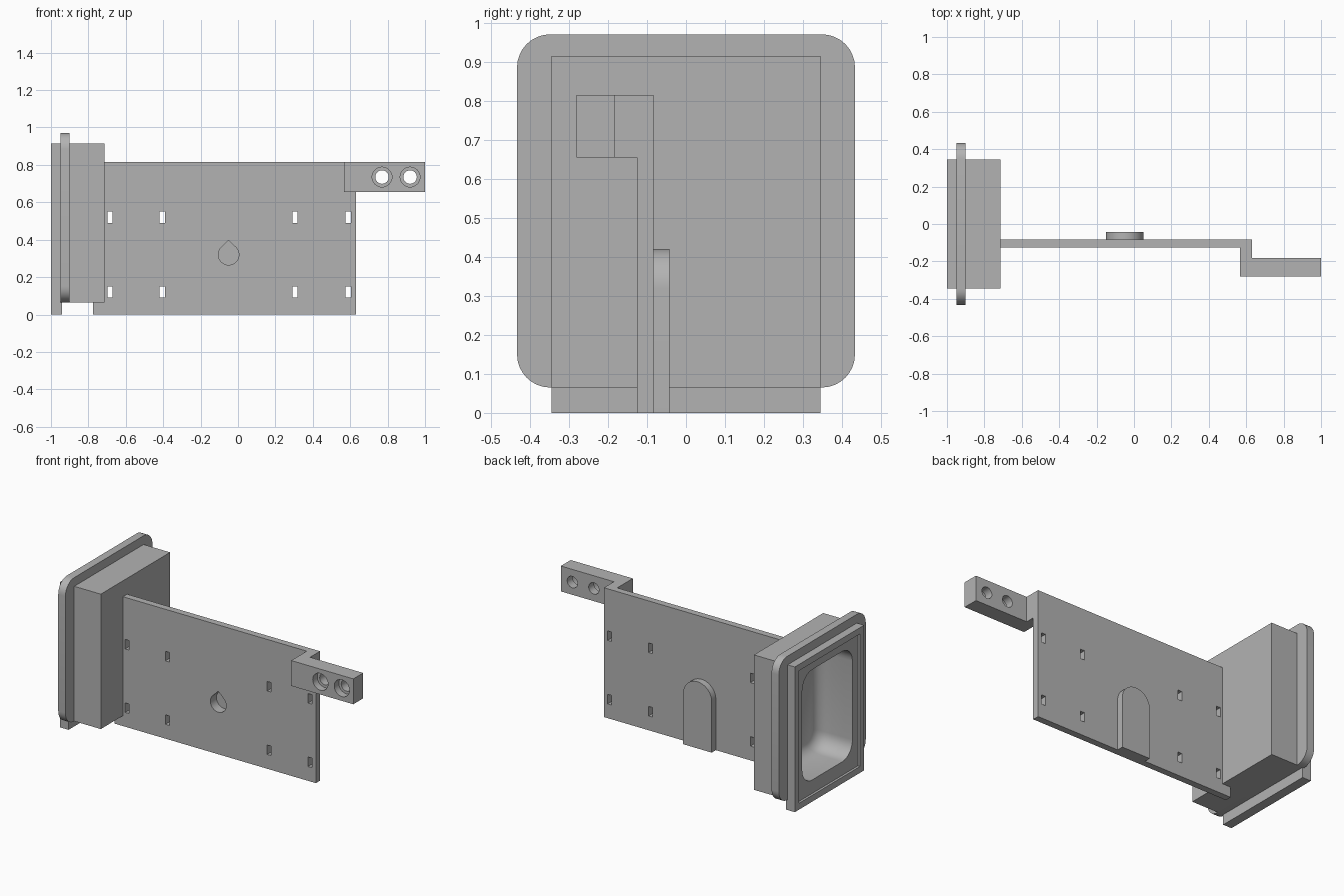
import bpy, bmesh, math

if "Cube" in bpy.data.objects:
    bpy.data.objects.remove(bpy.data.objects["Cube"])

GREY = (0.45, 0.45, 0.45, 1)
grey = bpy.data.materials.new("plain_grey")
grey.use_nodes = True
grey.diffuse_color = GREY
grey.node_tree.nodes["Principled BSDF"].inputs["Base Color"].default_value = GREY


def loft(name, axis, layers):
    """Solid through matching 2D rings, each layer being (ring, position on axis)."""
    bm = bmesh.new()
    place = (lambda u, v, t: (t, u, v)) if axis == "x" else (lambda u, v, t: (u, t, v))
    rings = [[bm.verts.new(place(u, v, t)) for u, v in ring] for ring, t in layers]
    for a, b in zip(rings, rings[1:]):
        for i in range(len(a)):
            j = (i + 1) % len(a)
            bm.faces.new((a[i], a[j], b[j], b[i]))
    bm.faces.new(rings[0])
    bm.faces.new(rings[-1])
    bmesh.ops.recalc_face_normals(bm, faces=bm.faces)
    mesh = bpy.data.meshes.new(name)
    bm.to_mesh(mesh)
    bm.free()
    mesh.materials.append(grey)
    obj = bpy.data.objects.new(name, mesh)
    bpy.context.collection.objects.link(obj)
    return obj


def prism(name, axis, ring, a, b):
    return loft(name, axis, [(ring, a), (ring, b)])


def rect(u0, u1, v0, v1):
    return [(u0, v0), (u1, v0), (u1, v1), (u0, v1)]


def arc(u, v, r, start, end, n):
    angles = [math.radians(start + (end - start) * i / n) for i in range(n + 1)]
    return [(u + r * math.cos(a), v + r * math.sin(a)) for a in angles]


def circle(u, v, r):
    return arc(u, v, r, 0, 360, 32)[:-1]


def round_rect(u0, u1, v0, v1, r):
    return (arc(u1 - r, v1 - r, r, 0, 90, 8) + arc(u0 + r, v1 - r, r, 90, 180, 8)
            + arc(u0 + r, v0 + r, r, 180, 270, 8) + arc(u1 - r, v0 + r, r, 270, 360, 8))


def cut(obj, cutters):
    """Apply boolean differences."""
    for c in cutters:
        c.hide_render = True
        mod = obj.modifiers.new("cut", "BOOLEAN")
        mod.operation = "DIFFERENCE"
        mod.solver = "EXACT"
        mod.object = c
    bpy.context.view_layer.update()
    graph = bpy.context.evaluated_depsgraph_get()
    mesh = bpy.data.meshes.new_from_object(obj.evaluated_get(graph))
    obj.modifiers.clear()
    obj.data = mesh


parts = []

# Housing: box, flange and open rim, all hollowed by one tapered cavity
box = prism("housing_box", "x", rect(-0.345, 0.345, 0.065, 0.915), -0.945, -0.715)
flange = prism("flange", "x", round_rect(-0.433, 0.433, 0.065, 0.97, 0.085), -0.95, -0.90)
rim = prism("housing_rim", "x", rect(-0.345, 0.345, 0, 0.915), -1, -0.94)
cavity_layers = [(0, 0.1, -1.02), (0, 0.1, -0.84), (0.01, 0.095, -0.80),
                 (0.03, 0.085, -0.77), (0.06, 0.07, -0.755)]
cavity = loft("cavity_cutter", "x", [
    (round_rect(-0.25 + d, 0.25 - d, 0.125 + d, 0.82 - d, r), t)
    for d, r, t in cavity_layers])
recess = prism("recess_cutter", "x", rect(-0.305, 0.305, 0.04, 0.875), -1.02, -0.985)
cut(box, [cavity])
cut(flange, [cavity])
cut(rim, [recess, cavity])
parts += [box, flange, rim]

# Upright plate with a foot reaching under the housing
plate = prism("plate", "y", [(-0.775, 0), (0.63, 0), (0.63, 0.815), (-0.72, 0.815),
                             (-0.72, 0.065), (-0.775, 0.065)], -0.125, -0.083)

# Arched boss on the back of the plate
boss = prism("arched_boss", "y", [(-0.15, 0), (0.05, 0)] + arc(-0.05, 0.32, 0.1, 0, 180, 24),
             -0.084, -0.042)

# Strap slots and teardrop pocket
slots = [prism("slot_cutter", "y", rect(x - 0.014, x + 0.014, z - 0.03, z + 0.03), -0.2, 0)
         for x in (-0.685, -0.405, 0.305, 0.59) for z in (0.52, 0.12)]
teardrop = prism("teardrop_cutter", "y",
                 arc(-0.05, 0.32, 0.055, 135, 405, 28) + [(-0.05, 0.397)], -0.2, -0.065)
cut(plate, slots + [teardrop])
cut(boss, [teardrop])
parts += [plate, boss]

# Offset arm with counterbored holes
arm = prism("offset_arm", "y", rect(0.567, 1, 0.655, 0.815), -0.28, -0.182)
link = prism("arm_link", "y", rect(0.567, 0.63, 0.655, 0.815), -0.183, -0.083)
holes = []
for x in (0.77, 0.92):
    holes.append(prism("hole_cutter", "y", circle(x, 0.735, 0.036), -0.4, 0))
    holes.append(prism("counterbore_cutter", "y", circle(x, 0.735, 0.053), -0.4, -0.235))
cut(arm, holes)
parts += [arm, link]

# Remove the cutters and smooth the round surfaces
for c in slots + holes + [teardrop, cavity, recess]:
    bpy.data.objects.remove(c)
bpy.ops.object.select_all(action="DESELECT")
for p in parts:
    p.select_set(True)
bpy.context.view_layer.objects.active = parts[0]
bpy.ops.object.shade_smooth_by_angle(angle=math.radians(35))
